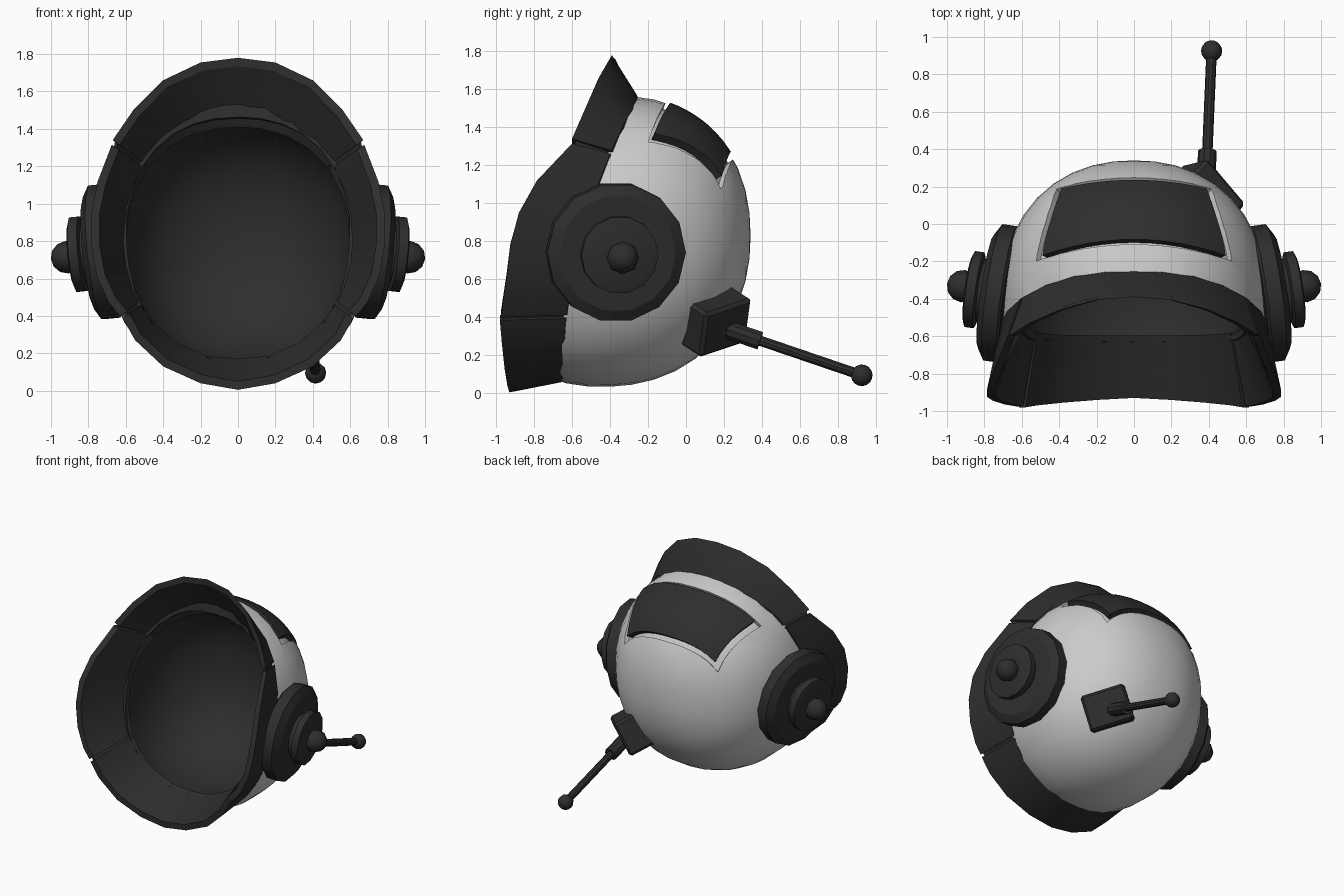
import bpy, bmesh, math
from mathutils import Vector, Matrix

if "Cube" in bpy.data.objects:
    bpy.data.objects.remove(bpy.data.objects["Cube"])

C = Vector((0, -0.40, 0.80))       # centre of the rounded shell
R = (0.71, 0.74, 0.765)            # shell radii
P = 2.2                            # slightly boxy roundness
LIFT = 0.03                        # the back of the shell rides a little higher


def material(name, rgb):
    m = bpy.data.materials.new(name)
    m.diffuse_color = (*rgb, 1)
    m.use_nodes = True
    m.node_tree.nodes["Principled BSDF"].inputs["Base Color"].default_value = m.diffuse_color
    return m


WHITE = material("off_white", (0.60, 0.61, 0.59))
DARK = material("charcoal", (0.027, 0.027, 0.027))


def finish(name, bm, mats, angle=35):
    bmesh.ops.recalc_face_normals(bm, faces=bm.faces)
    me = bpy.data.meshes.new(name)
    bm.to_mesh(me)
    bm.free()
    ob = bpy.data.objects.new(name, me)
    bpy.context.collection.objects.link(ob)
    for m in mats:
        me.materials.append(m)
    smooth(ob, angle)
    return ob


def smooth(ob, angle=35):
    bpy.ops.object.select_all(action='DESELECT')
    bpy.context.view_layer.objects.active = ob
    ob.select_set(True)
    bpy.ops.object.shade_smooth_by_angle(angle=math.radians(angle))


def lift(y):
    return LIFT * (y - C.y) / R[1]


def bow(z):
    t = min(max((z - 0.08) / 1.45, 0), 1)
    return 0.40 * t * (1 - t)


def opening_y(z):
    return -0.28 + (z - 1.53) * 0.262 - bow(z)


# Shell: rounded bowl cut by the tilted, bowed face opening
bm = bmesh.new()
bmesh.ops.create_uvsphere(bm, u_segments=32, v_segments=20, radius=1,
                          matrix=Matrix.Rotation(math.pi / 2, 4, 'X'))
for v in bm.verts:
    k = sum(abs(c) ** P for c in v.co) ** (-1 / P)
    v.co = C + Vector([v.co[i] * k * R[i] for i in range(3)])
    v.co.z += lift(v.co.y)
    v.co.y += bow(v.co.z)
bmesh.ops.bisect_plane(bm, geom=bm.verts[:] + bm.edges[:] + bm.faces[:],
                       plane_co=(0, -0.28, 1.53), plane_no=(0, 1, -0.262),
                       clear_inner=True)
for v in bm.verts:
    v.co.y -= bow(v.co.z)
shell = finish("shell", bm, [WHITE, DARK])
sol = shell.modifiers.new("thickness", 'SOLIDIFY')
sol.thickness, sol.offset = 0.10, -1
sol.material_offset = sol.material_offset_rim = 1


# Curved slab following the shell, used for the window recess and panel
def patch(name, xb, xt, yb, yt, sagb, sagt, s0, s1, mat, nu=12, nv=8):
    bm = bmesh.new()
    layers = []
    for s in (s0, s1):
        grid = []
        for j in range(nv + 1):
            v = j / nv
            row = []
            for i in range(nu + 1):
                u = 2 * i / nu - 1
                x = u * (xb + (xt - xb) * v ** 1.3)
                y = (yb - sagb * u * u) * (1 - v) + (yt - sagt * u * u) * v
                t = 1 - abs(x / R[0]) ** P - abs((y - C.y) / R[1]) ** P
                z = C.z + lift(y) + R[2] * max(t, 0.02) ** (1 / P)
                row.append(bm.verts.new(C + (Vector((x, y, z)) - C) * s))
            grid.append(row)
        layers.append(grid)
        for j in range(nv):
            for i in range(nu):
                bm.faces.new((grid[j][i], grid[j][i + 1],
                              grid[j + 1][i + 1], grid[j + 1][i]))
    a, b = [[*g[0], *[r[-1] for r in g[1:-1]], *g[-1][::-1],
             *[r[0] for r in g[-2:0:-1]]] for g in layers]
    for i in range(len(a)):
        k = (i + 1) % len(a)
        bm.faces.new((a[i], a[k], b[k], b[i]))
    return finish(name, bm, [mat])


cutter = patch("window_cutter", 0.525, 0.415, -0.107, 0.25, 0.09, 0.06,
               0.955, 1.1, WHITE)
cut = shell.modifiers.new("recess", 'BOOLEAN')
cut.object, cut.operation, cut.solver = cutter, 'DIFFERENCE', 'EXACT'
bpy.context.view_layer.objects.active = shell
for m in ("thickness", "recess"):
    bpy.ops.object.modifier_apply(modifier=m)
smooth(shell)
bpy.data.objects.remove(cutter)
patch("window_panel", 0.485, 0.385, -0.085, 0.23, 0.085, 0.046,
      0.93, 1.010, DARK)


# Collar: flared plates from the shell opening to the front edge
def back_point(f):
    dx, dz = f.x, f.z - C.z
    z = f.z
    for _ in range(15):
        y = opening_y(z)
        k = (1 - min(abs((y - C.y) / R[1]), 1) ** P) ** (1 / P)
        r = k * (abs(dx / R[0]) ** P + abs(dz / R[2]) ** P) ** (-1 / P)
        z = C.z + dz * r
    return Vector((dx * r * 1.015, opening_y(z) + 0.015, C.z + dz * r * 1.015))


def inward(p, d):
    v = Vector((-p.x, 0, 0.87 - p.z))
    return p + v.normalized() * d


def collar(name, pts, inset=0.0, closed=False):
    bm = bmesh.new()
    rings = []
    for p in map(Vector, pts):
        b = back_point(p)
        deep = 0.11 + 0.05 * min(max((b.z - 0.8) / 0.7, 0), 1)
        off = Vector((0, inset, 0))
        rings.append([bm.verts.new(q) for q in
                      (inward(p, inset) + off, inward(b, inset) - off,
                       inward(b, deep - inset) - off + Vector((0, 0.05, 0)),
                       inward(p, 0.045 - inset) + off)])
    for r, s in zip(rings, rings[1:] + (rings[:1] if closed else [])):
        for i in range(4):
            k = (i + 1) % 4
            bm.faces.new((r[i], r[k], s[k], s[i]))
    if not closed:
        bm.faces.new(rings[0])
        bm.faces.new(rings[-1])
    return finish(name, bm, [DARK], 30)


def mirrored(half):
    return [(-x, y, z) for x, y, z in half[:0:-1]] + half


brow = [(0, -0.39, 1.78), (0.20, -0.405, 1.755), (0.40, -0.46, 1.66),
        (0.56, -0.53, 1.50), (0.67, -0.60, 1.34)]
cheek = [(0.675, -0.60, 1.315), (0.75, -0.785, 1.12), (0.785, -0.88, 0.95),
         (0.785, -0.925, 0.78), (0.755, -0.945, 0.61), (0.69, -0.965, 0.47),
         (0.63, -0.975, 0.40)]
chin = [(0, -0.93, 0.005), (0.20, -0.94, 0.04), (0.40, -0.955, 0.13),
        (0.55, -0.97, 0.27), (0.615, -0.98, 0.385)]
collar("brow_plate", mirrored(brow))
collar("chin_plate", mirrored(chin))
for side, sx in (("right", 1), ("left", -1)):
    collar(side + "_cheek_plate", [(sx * x, y, z) for x, y, z in cheek])

# Thin inner band that closes the seams between the plates
half = brow + cheek + chin[::-1]
collar("collar_liner", half + [(-x, y, z) for x, y, z in half[-2:0:-1]],
       inset=0.015, closed=True)


# Turned parts: profile of (radius, height) spun around an axis
def lathe(name, origin, axis, profile, segs):
    bm = bmesh.new()
    rot = Vector(axis).to_track_quat('Z', 'Y')
    rings = []
    for r, h in profile:
        rings.append([bm.verts.new(Vector(origin) + rot @ Vector(
            (r * math.cos(2 * math.pi * i / segs),
             r * math.sin(2 * math.pi * i / segs), h))) for i in range(segs)])
    for a, b in zip(rings, rings[1:]):
        for i in range(segs):
            k = (i + 1) % segs
            bm.faces.new((a[i], a[k], b[k], b[i]))
    bm.faces.new(rings[0])
    bm.faces.new(rings[-1])
    return finish(name, bm, [DARK], 30)


def ball(name, loc, r, u, v, axis):
    bm = bmesh.new()
    q = Vector(axis).to_track_quat('Z', 'Y').to_matrix().to_4x4()
    bmesh.ops.create_uvsphere(bm, u_segments=u, v_segments=v, radius=r,
                              matrix=Matrix.Translation(loc) @ q)
    return finish(name, bm, [DARK], 50)


# Ear discs with stepped hubs and knobs
for side, sx in (("right", 1), ("left", -1)):
    axis = Vector((sx * 0.985, 0.14, -0.10)).normalized()
    o = Vector((sx * 0.755, -0.365, 0.74))
    lathe(side + "_ear_disc", o, axis,
          [(0.35, -0.095), (0.368, -0.08), (0.368, 0), (0.31, 0.035)], 14)
    lathe(side + "_ear_hub", o, axis,
          [(0.17, 0.02), (0.17, 0.065), (0.205, 0.075), (0.205, 0.125),
           (0.175, 0.135)], 14)
    ball(side + "_ear_knob", o + axis * 0.162 + Vector((0, 0.01, -0.01)),
         0.087, 8, 6, axis)

# Antenna mount: bevelled block seated on the lower rear of the shell
n = Vector((0.61, 0.66, -0.43)).normalized()
t = Vector((-n.y, n.x, 0)).normalized()
rot = (Matrix((t, n.cross(t), n)).transposed().to_4x4()
       @ Matrix.Rotation(math.radians(16), 4, 'Z'))
bm = bmesh.new()
bmesh.ops.create_cube(bm, size=1, matrix=Matrix.Translation((0.37, 0.145, 0.385))
                      @ rot @ Matrix.Diagonal((0.33, 0.27, 0.21, 1)))
bmesh.ops.bevel(bm, geom=bm.edges[:], offset=0.018, segments=1, affect='EDGES')
finish("antenna_mount", bm, [DARK], 20)

# Antenna: socket, rod and tip
base, tip = Vector((0.385, 0.22, 0.335)), Vector((0.415, 0.925, 0.095))
d = tip - base
lathe("antenna_socket", base, d, [(0.05, 0), (0.05, 0.18)], 10)
lathe("antenna_rod", base, d, [(0.028, 0.1), (0.028, d.length)], 10)
ball("antenna_tip", tip, 0.057, 12, 8, d)
